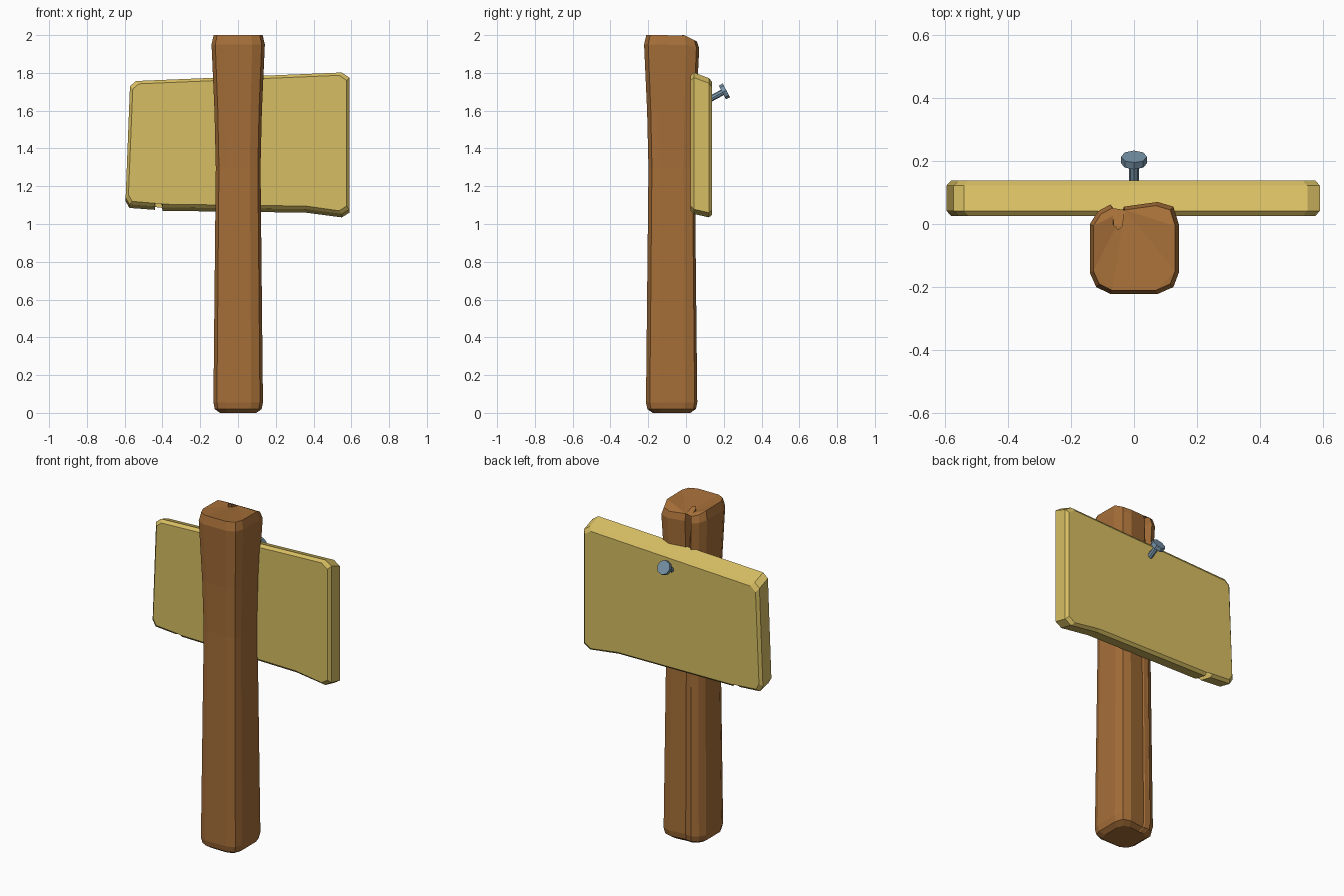
import bpy, bmesh
from mathutils import Vector

if "Cube" in bpy.data.objects:
    bpy.data.objects.remove(bpy.data.objects["Cube"])


def material(name, rgb):
    m = bpy.data.materials.new(name)
    m.diffuse_color = (*rgb, 1)
    m.use_nodes = True
    m.node_tree.nodes["Principled BSDF"].inputs["Base Color"].default_value = m.diffuse_color
    return m


def loft(name, rings, mat):
    """Skin a stack of equal-length closed rings and cap both ends."""
    bm = bmesh.new()
    loops = [[bm.verts.new(p) for p in r] for r in rings]
    n = len(loops[0])
    for a, b in zip(loops, loops[1:]):
        for i in range(n):
            j = (i + 1) % n
            bm.faces.new((a[i], a[j], b[j], b[i]))
    caps = [bm.faces.new(loops[0]), bm.faces.new(loops[-1])]
    bmesh.ops.triangulate(bm, faces=caps)
    bmesh.ops.recalc_face_normals(bm, faces=bm.faces)
    me = bpy.data.meshes.new(name)
    bm.to_mesh(me)
    bm.free()
    me.materials.append(mat)
    ob = bpy.data.objects.new(name, me)
    bpy.context.collection.objects.link(ob)
    return ob


post_wood = material("brown wood", (0.38, 0.158, 0.04))
board_wood = material("yellow wood", (0.68, 0.515, 0.125))
steel = material("blue grey steel", (0.19, 0.30, 0.40))

# Post: chamfered square section with a crack in the back that fades downward
section = [(-.075, -.222), (.075, -.222), (.125, -.2), (.142, -.155),
           (.142, 0), (.125, .055), (.075, .07), (-.032, .055),
           (-.04, -.002), (-.055, -.015), (-.07, .002),
           (-.075, .062), (-.115, .04), (-.14, 0), (-.14, -.155), (-.12, -.2)]
crack = (8, 9, 10)
CY = -.077


def post_ring(z, s, depth, slope=0):
    ring = []
    for i, (x, y) in enumerate(section):
        if i in crack:
            y = .06 + (y - .06) * depth
        y = CY + (y - CY) * s
        ring.append((x * s, y, z - slope * max(0, y + .01)))
    return ring


loft("post", [post_ring(0, .68, 0), post_ring(.02, .88, 0), post_ring(.055, .93, 0),
              post_ring(1.3, .84, 0), post_ring(1.6, .89, 0),
              post_ring(1.95, 1, 1, .25), post_ring(2, .92, 1, .5)], post_wood)

# Sign board: crooked outline with a split in the lower edge
outline = [(-.595, 1.12), (-.575, 1.085), (-.44, 1.075), (-.42, 1.24), (-.40, 1.07),
           (.36, 1.06), (.55, 1.035), (.59, 1.06), (.59, 1.775), (.55, 1.802),
           (-.54, 1.757), (-.572, 1.73)]


def board_ring(y, s, top, bottom):
    ring = []
    for x, z in outline:
        z += top if z > 1.5 else bottom
        inset = .015 * s
        xi = x - inset if x > .5 else x + inset if x < -.5 else x
        zi = z - inset if z > 1.5 else z + inset * (z < 1.2)
        ring.append((xi, y, zi))
    return ring


loft("sign_board", [board_ring(.025, 1, 0, .02), board_ring(.042, 0, 0, .018),
                    board_ring(.122, 0, -.03, 0), board_ring(.138, 1, -.035, 0)], board_wood)

# Nail: octagonal shaft and head, tilted upward out of the board
axis = Vector((0, .88, .47)).normalized()
turn = axis.to_track_quat('Z', 'Y')
head_pos = Vector((0, .203, 1.702))
for name, radius, depth, offset in (("nail_shaft", .016, .13, -.065),
                                    ("nail_head", .041, .024, 0)):
    bpy.ops.mesh.primitive_cylinder_add(vertices=8, radius=radius, depth=depth,
                                        location=head_pos + axis * offset,
                                        rotation=turn.to_euler())
    ob = bpy.context.object
    ob.name = name
    ob.data.materials.append(steel)
